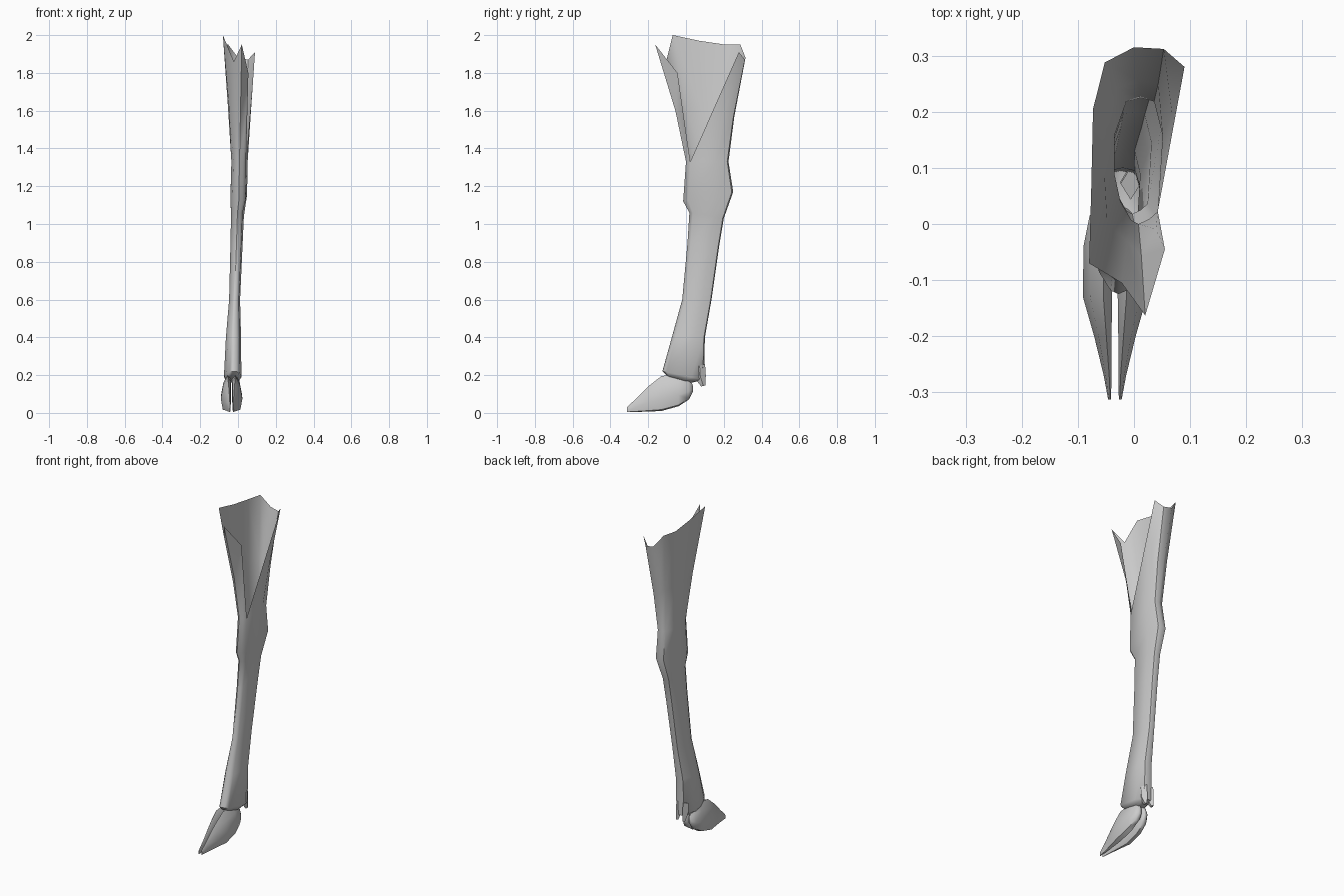
import bpy, bmesh

if "Cube" in bpy.data.objects:
    bpy.data.objects.remove(bpy.data.objects["Cube"])


def finish(name, bm, angle=0.9):
    bmesh.ops.remove_doubles(bm, verts=bm.verts, dist=0.0005)
    bmesh.ops.recalc_face_normals(bm, faces=bm.faces)
    me = bpy.data.meshes.new(name)
    bm.to_mesh(me)
    bm.free()
    ob = bpy.data.objects.new(name, me)
    bpy.context.collection.objects.link(ob)
    bpy.ops.object.select_all(action='DESELECT')
    ob.select_set(True)
    bpy.context.view_layer.objects.active = ob
    bpy.ops.object.shade_smooth_by_angle(angle=angle)
    return ob


def loft(bm, rings, cap_start=False, cap_end=False):
    rows = [[bm.verts.new(p) for p in r] for r in rings]
    n = len(rows[0])
    for a, b in zip(rows, rows[1:]):
        for i in range(n):
            j = (i + 1) % n
            bm.faces.new((a[i], a[j], b[j], b[i]))
    if cap_start:
        bm.faces.new(rows[0])
    if cap_end:
        bm.faces.new(rows[-1])


# Leg: one cross-section (side to side, front to back) scaled along its length
section = [(-.75, .18), (-.3, .03), (0, 0), (.45, .04), (.8, .1), (1, .7),
           (.65, .97), (.1, 1), (-.5, .97), (-1, .7), (-1, .4)]
# centre x, half width, front y, front z, back y, back z
levels = [(-.030, .034, -.10, .195, .03, .16),
          (-.028, .046, -.125, .22, .095, .175),
          (-.024, .040, -.075, .40, .10, .40),
          (-.018, .029, -.02, .60, .135, .60),
          (-.008, .032, .008, .90, .175, .88),
          (-.003, .034, .018, 1.06, .20, 1.03),
          (.004, .044, -.015, 1.12, .25, 1.17),
          (.008, .043, 0, 1.33, .225, 1.33)]
rings = [[(cx + u * hw, yf + v * (yb - yf), zf + v * (zb - zf)) for u, v in section]
         for cx, hw, yf, zf, yb, zb in levels]
# Torn open rim, with its notch joined to the ring below
rim = [(-.08, -.07, 2.0), (-.022, -.105, 1.86), (.02, -.163, 1.95), (.055, -.045, 1.80),
       rings[-1][4], (.09, .28, 1.91), (.053, .312, 1.87), (0, .315, 1.88),
       (-.052, .288, 1.95), (-.073, .205, 1.95), (-.076, .07, 1.97)]
mid = [tuple(a + (b - a) * t for a, b, t in zip(p, q, (.42, .34, .43)))
       for p, q in zip(rings[-1], rim)]
bm = bmesh.new()
loft(bm, rings + [mid, rim], cap_start=True)
finish("leg", bm)

# Cloven hoof: two mirrored toes lofted from heel to tip
# y, inner offset, outer offset, bottom z, top z
CX = -0.034
stations = [(.036, .010, .030, .11, .145), (.015, .006, .045, .07, .195),
            (-.04, .003, .056, .035, .205), (-.13, .005, .057, .01, .195),
            (-.20, .006, .037, .007, .14), (-.27, .006, .020, .005, .07),
            (-.313, .007, .012, .004, .03)]
for side, name in ((-1, "left"), (1, "right")):
    bm = bmesh.new()
    toe = []
    for y, a, b, z0, z1 in stations:
        h, w = z1 - z0, b - a
        pts = [(a, z0 + .15 * h), (a + .3 * w, z0), (a + .8 * w, z0 + .04 * h),
               (b, z0 + .35 * h), (a + .75 * w, z0 + .75 * h),
               (a + .3 * w, z1), (a, z0 + .85 * h)]
        toe.append([(CX + side * x, y, z) for x, z in pts])
    loft(bm, toe, True, True)
    finish(name + "_toe", bm)

    # Dewclaw spur behind the fetlock
    bm = bmesh.new()
    cx = -.028 + side * .022
    spur = [[(cx + side * u * s, y + v * s * 1.6, z + v * s * .5)
             for u, v in ((-1, 0), (0, -1), (1, 0), (0, 1))]
            for y, z, s in ((.072, .25, .018), (.076, .19, .018), (.092, .143, .007))]
    loft(bm, spur, True, True)
    finish(name + "_dewclaw", bm)
